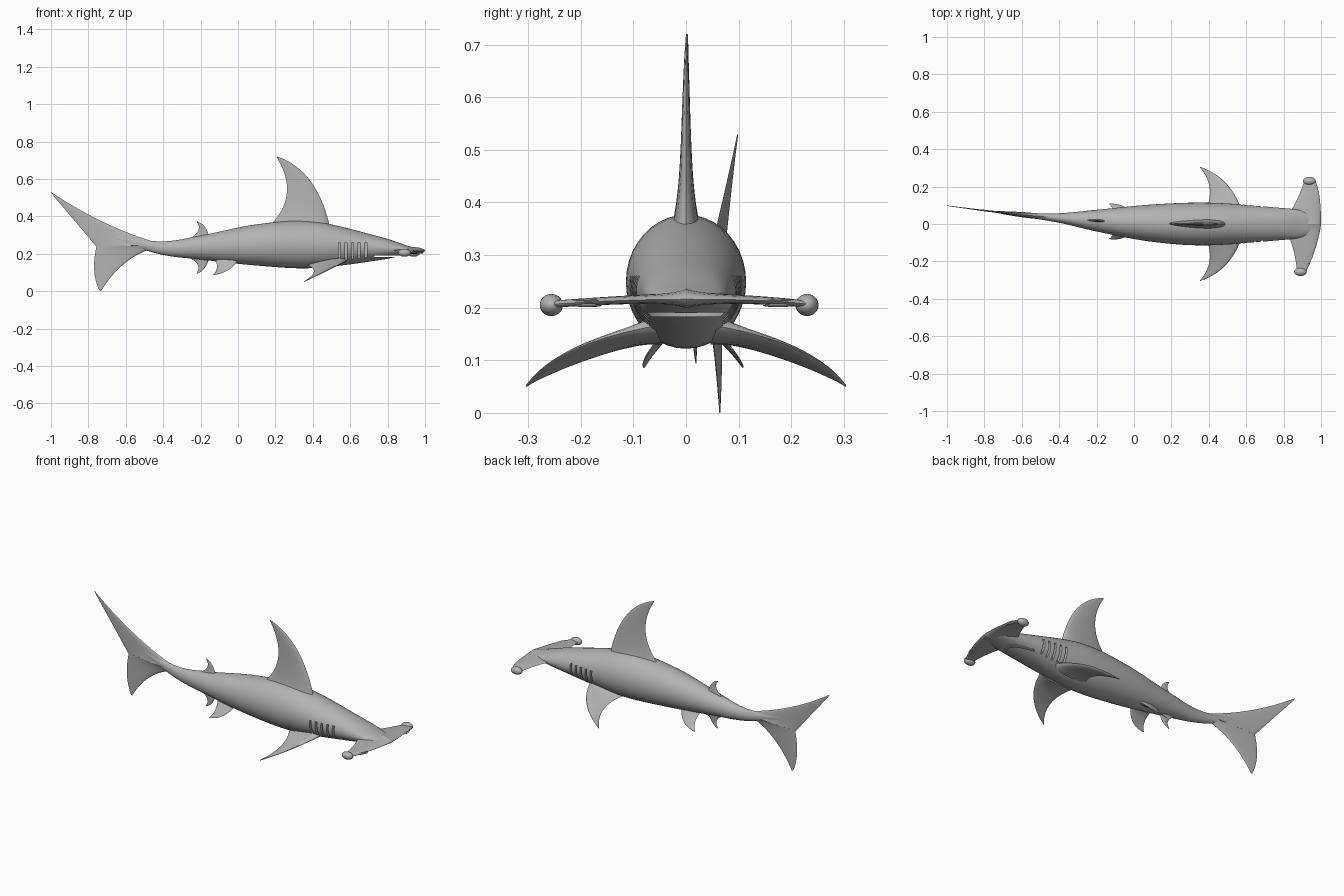
import bpy, bmesh
from math import sin, cos, pi, radians
from mathutils import Vector, Matrix

old = bpy.data.objects.get("Cube")
if old:
    bpy.data.objects.remove(old)

skin = bpy.data.materials.new("grey skin")
skin.use_nodes = True
grey = (0.45, 0.45, 0.45, 1)
skin.diffuse_color = grey
skin.node_tree.nodes["Principled BSDF"].inputs["Base Color"].default_value = grey


def bend(x):
    """Sideways sweep of the spine towards the tail."""
    return 0.05 * max(0, 0.4 - x) ** 2


def finish(name, bm):
    """Turn a bmesh into a skin-coloured object."""
    bmesh.ops.recalc_face_normals(bm, faces=bm.faces)
    mesh = bpy.data.meshes.new(name)
    bm.to_mesh(mesh)
    bm.free()
    mesh.materials.append(skin)
    obj = bpy.data.objects.new(name, mesh)
    bpy.context.collection.objects.link(obj)
    return obj


def shade(obj):
    bpy.ops.object.select_all(action='DESELECT')
    obj.select_set(True)
    bpy.context.view_layer.objects.active = obj
    bpy.ops.object.shade_smooth_by_angle(angle=radians(40))


def loft(name, rings):
    """Skin closed rings of points and cap both ends."""
    bm = bmesh.new()
    loops = [[bm.verts.new(point) for point in ring] for ring in rings]
    for a, b in zip(loops, loops[1:]):
        for i in range(len(a)):
            bm.faces.new((a[i - 1], a[i], b[i], b[i - 1]))
    bm.faces.new(loops[0])
    bm.faces.new(loops[-1])
    return finish(name, bm)


def arc(points, s):
    """Point on the quadratic curve given by start, control and end."""
    start, control, end = (Vector(p) for p in points)
    return start.lerp(control, s).lerp(control.lerp(end, s), s)


def fin(name, lead, trail, thick, normal, tip=0.15, steps=24, sides=20):
    """Blade between two curved edges, flared at the root and thinner at the tip."""
    normal = Vector(normal).normalized()
    rings = []
    for step in range(steps + 1):
        s = step / steps
        front, back = arc(lead, s), arc(trail, s)
        half = thick * (1 - (1 - tip) * s + (1 - s) ** 8)
        ring = []
        for k in range(sides):
            angle = 2 * pi * k / sides
            u = (1 + cos(angle)) / 2
            point = back.lerp(front, u) + normal * half * sin(angle) * (0.5 + 0.6 * u)
            point.y += bend(point.x)
            ring.append(point)
        rings.append(ring)
    shade(loft(name, rings))


def upright_fin(name, lead, trail, thick):
    """Fin in the middle plane, its edges given as x and z."""
    edges = [[(x, 0, z) for x, z in edge] for edge in (lead, trail)]
    fin(name, *edges, thick, normal=(0, 1, 0))


def paired_fin(name, lead, trail, thick, normal):
    """Fin on the left and its mirror image on the right."""
    for side, sign in (("left", 1), ("right", -1)):
        edges = [[(x, sign * y, z) for x, y, z in edge] for edge in (lead, trail)]
        fin(side + name, *edges, thick, (0, sign * normal[1], normal[2]))


def ellipsoid(name, place, radii):
    bm = bmesh.new()
    bmesh.ops.create_uvsphere(bm, u_segments=24, v_segments=14, radius=1,
                              matrix=place @ Matrix.Diagonal((*radii, 1)))
    shade(finish(name, bm))


def body_rings(stations, steps=8, sides=40):
    """Elliptical rings, eased smoothly from station to station."""
    stations = [Vector(station) for station in stations]
    padded = [stations[0], *stations, stations[-1]]
    for a, b, c, d in zip(padded, padded[1:], padded[2:], padded[3:]):
        for step in range(steps):
            t = step / steps
            # Hermite blend using the neighbours as tangents
            ease = t * t * (3 - 2 * t)
            row = b.lerp(c, ease) + ((c - a) * (1 - t) - (d - b) * t) * (t * (1 - t) / 2)
            x, mid, high, wide = row
            angles = [2 * pi * k / sides for k in range(sides)]
            yield [(x, bend(x) + wide * cos(g), mid + high * sin(g)) for g in angles]


# Body stations: x, middle height, half height, half width
body = loft("body", list(body_rings([
    (-0.7, 0.295, 0.01, 0.005),
    (-0.42, 0.232, 0.034, 0.023),
    (-0.2, 0.233, 0.064, 0.058),
    (0.1, 0.247, 0.11, 0.1),
    (0.4, 0.248, 0.125, 0.114),
    (0.75, 0.229, 0.064, 0.089),
    (0.9, 0.22, 0.025, 0.07),
    (0.98, 0.214, 0.006, 0.02)])))

# Five gill slits on each side and the mouth, cut into the body
bm = bmesh.new()
for sign in (-1, 1):
    for i in range(5):
        height = 0.1 - 0.005 * i
        place = Matrix.Translation((0.543 + 0.035 * i, sign * 0.1, 0.26 - height / 2))
        bmesh.ops.create_cube(bm, size=1, matrix=place @ Matrix.Diagonal((0.011, 0.06, height, 1)))
bmesh.ops.create_cone(bm, cap_ends=True, segments=32, radius1=0.09, radius2=0.09, depth=0.007,
                      matrix=Matrix.Translation((0.785, 0, 0.187)))
cutter = finish("slit_cutter", bm)
cutter.hide_render = True
cut = body.modifiers.new("slits", 'BOOLEAN')
cut.object = cutter
cut.solver = 'EXACT'
bpy.context.view_layer.objects.active = body
bpy.ops.object.modifier_apply(modifier=cut.name)
bpy.data.objects.remove(cutter)
shade(body)

# Hammer-shaped head, turned slightly to one side
fin("left_head_wing",
    lead=[(1, 0, 0.216), (1, 0.17, 0.216), (0.968, 0.235, 0.206)],
    trail=[(0.79, 0, 0.222), (0.87, 0.1, 0.218), (0.912, 0.235, 0.206)],
    thick=0.011, normal=(0, 0, 1), tip=0.7)
fin("right_head_wing",
    lead=[(1, 0, 0.216), (0.985, -0.12, 0.216), (0.917, -0.262, 0.206)],
    trail=[(0.79, 0, 0.222), (0.86, -0.1, 0.218), (0.872, -0.262, 0.206)],
    thick=0.011, normal=(0, 0, 1), tip=0.7)

# Eye bulbs on the tips, nostril lips along the leading edge
for side, eye, nostril, turn in (("left", (0.938, 0.23), (0.98, 0.175), 15),
                                 ("right", (0.89, -0.256), (0.943, -0.187), -25)):
    ellipsoid(side + "_eye_bulb", Matrix.Translation((*eye, 0.205)), (0.034, 0.022, 0.021))
    for lip, z in (("upper", 0.214), ("lower", 0.204)):
        place = Matrix.Translation((*nostril, z)) @ Matrix.Rotation(radians(turn), 4, 'Z')
        ellipsoid(side + "_nostril_lip_" + lip, place, (0.007, 0.03, 0.003))

# Fins in the middle plane
upright_fin("dorsal_fin",
            lead=[(0.49, 0.35), (0.42, 0.65), (0.208, 0.72)],
            trail=[(0.18, 0.36), (0.33, 0.52), (0.206, 0.716)], thick=0.016)
upright_fin("second_dorsal_fin",
            lead=[(-0.15, 0.28), (-0.17, 0.36), (-0.218, 0.372)],
            trail=[(-0.28, 0.27), (-0.18, 0.32), (-0.22, 0.368)], thick=0.008)
upright_fin("anal_fin",
            lead=[(-0.15, 0.19), (-0.17, 0.11), (-0.218, 0.094)],
            trail=[(-0.29, 0.19), (-0.18, 0.15), (-0.222, 0.096)], thick=0.008)
upright_fin("tail_upper_lobe",
            lead=[(-0.4, 0.25), (-0.7, 0.33), (-1, 0.53)],
            trail=[(-0.755, 0.235), (-0.85, 0.35), (-0.99, 0.513)], thick=0.009)
upright_fin("tail_lower_lobe",
            lead=[(-0.42, 0.24), (-0.62, 0.19), (-0.732, 0)],
            trail=[(-0.755, 0.245), (-0.79, 0.1), (-0.74, 0.003)], thick=0.009)

# Paired fins
paired_fin("_pectoral_fin",
           lead=[(0.58, 0.06, 0.165), (0.52, 0.25, 0.13), (0.355, 0.304, 0.051)],
           trail=[(0.37, 0.05, 0.14), (0.45, 0.19, 0.11), (0.352, 0.302, 0.052)],
           thick=0.015, normal=(0, 0.4, 1))
paired_fin("_pelvic_fin",
           lead=[(0, 0.035, 0.165), (-0.04, 0.1, 0.1), (-0.13, 0.095, 0.086)],
           trail=[(-0.12, 0.03, 0.165), (-0.1, 0.07, 0.12), (-0.133, 0.092, 0.087)],
           thick=0.008, normal=(0, 0.8, 0.6))
